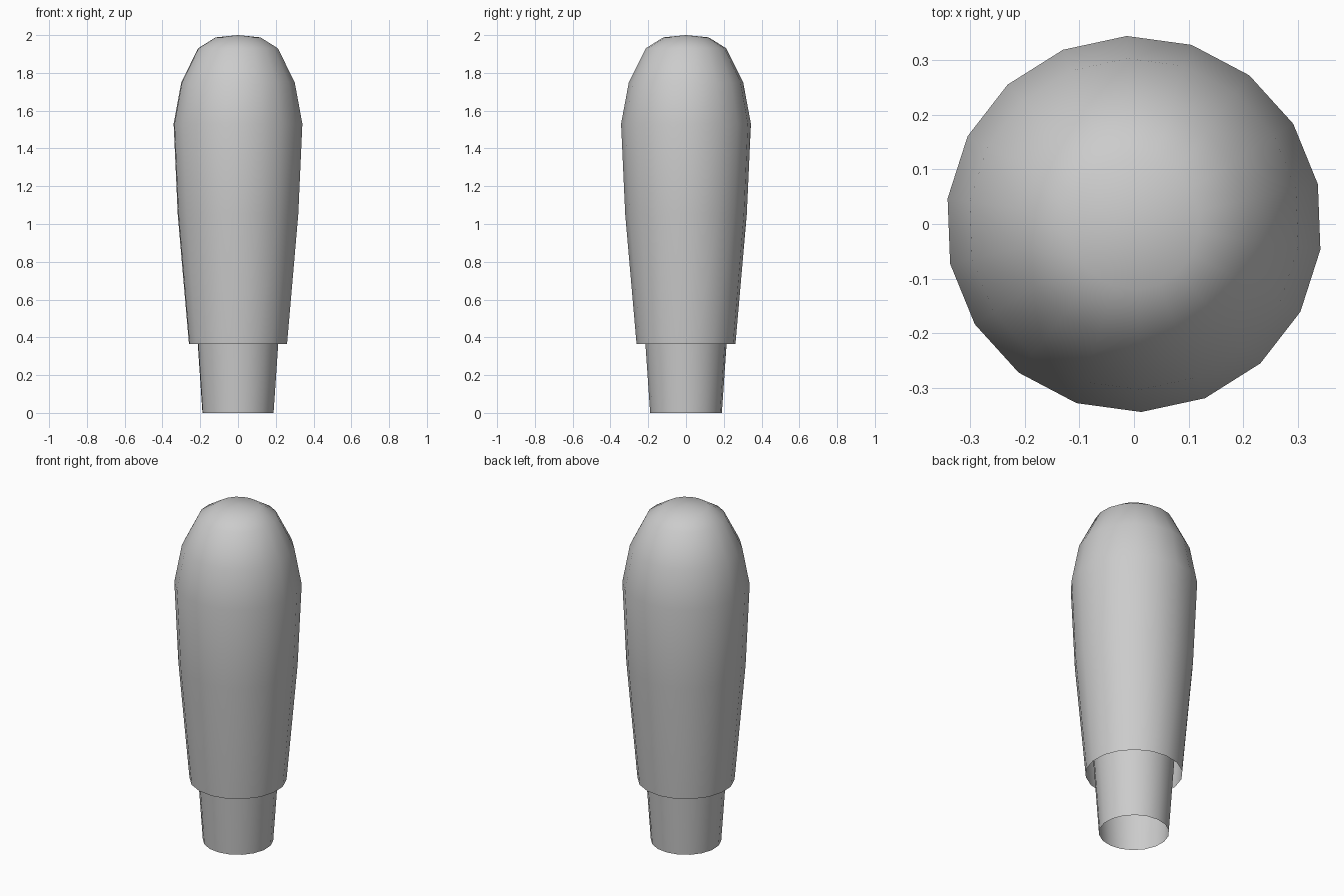
import bpy, bmesh, math

if "Cube" in bpy.data.objects:
    bpy.data.objects.remove(bpy.data.objects["Cube"])

SIDES = 18
TURN = math.radians(12.2)

grey = bpy.data.materials.new("plain grey")
grey.diffuse_color = (0.6, 0.6, 0.6, 1)
grey.use_nodes = True
grey.node_tree.nodes["Principled BSDF"].inputs["Base Color"].default_value = grey.diffuse_color


def lathe(name, profile, apex=None):
    """Open shell turned around z from (radius, height) points, with an optional closing tip."""
    bm = bmesh.new()
    rings = []
    for r, z in profile:
        rings.append([bm.verts.new((r * math.cos(TURN + math.tau * i / SIDES),
                                    r * math.sin(TURN + math.tau * i / SIDES), z))
                      for i in range(SIDES)])
    for low, high in zip(rings, rings[1:]):
        for i in range(SIDES):
            j = (i + 1) % SIDES
            bm.faces.new((low[i], low[j], high[j], high[i]))
    if apex is not None:
        tip = bm.verts.new((0, 0, apex))
        for i in range(SIDES):
            bm.faces.new((rings[-1][i], rings[-1][(i + 1) % SIDES], tip))
    for f in bm.faces:
        f.smooth = True
    mesh = bpy.data.meshes.new(name)
    bm.to_mesh(mesh)
    bm.free()
    mesh.materials.append(grey)
    obj = bpy.data.objects.new(name, mesh)
    bpy.context.collection.objects.link(obj)
    return obj


# rounded grip, open underneath
lathe("grip", [(0.262, 0.365), (0.322, 1.05), (0.344, 1.53), (0.303, 1.75),
               (0.213, 1.93), (0.12, 1.988)], apex=2.0)

# hollow neck running up into the grip
lathe("neck", [(0.19, 0.0), (0.215, 0.365), (0.231, 0.6)])
